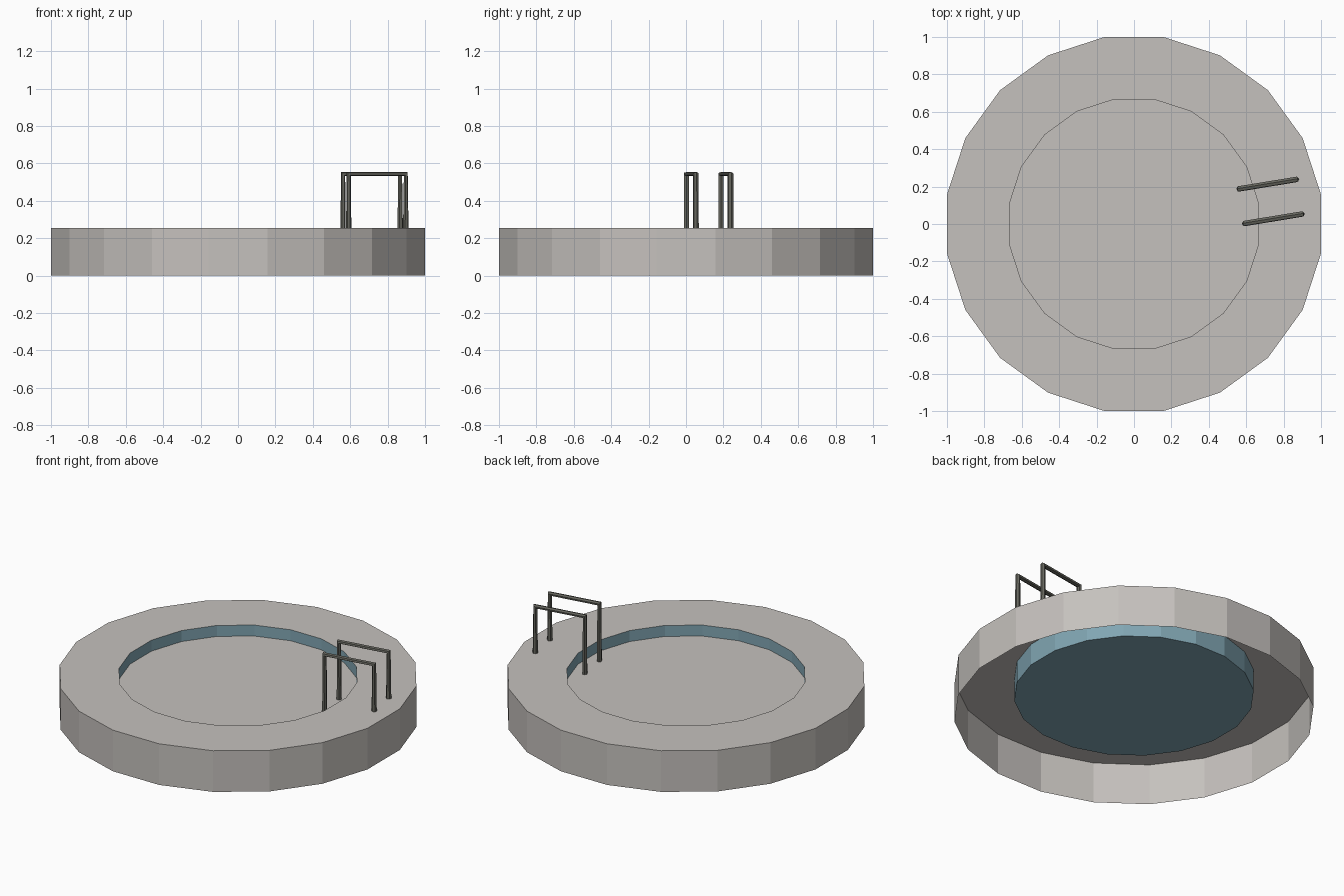
import bpy
import bmesh
import math

if "Cube" in bpy.data.objects:
    bpy.data.objects.remove(bpy.data.objects["Cube"])

SIDES = 20
RIM_Z = 0.255
OUTER_R, INNER_R = 1.012, 0.675


def material(name, rgb):
    mat = bpy.data.materials.new(name)
    mat.diffuse_color = (*rgb, 1.0)
    mat.use_nodes = True
    mat.node_tree.nodes["Principled BSDF"].inputs["Base Color"].default_value = mat.diffuse_color
    return mat


stone = material("warm grey stone", (0.56, 0.535, 0.51))
tile = material("pool blue", (0.22, 0.38, 0.45))
metal = material("dark metal", (0.13, 0.13, 0.11))


def lathe(name, profile, mat, cap=False, inward=False):
    """Sweep (radius, z) points around z as flat facets; cap closes the last loop."""
    bm = bmesh.new()
    loops = []
    for r, z in profile:
        angles = [math.tau * (i + 0.5) / SIDES for i in range(SIDES)]
        loops.append([bm.verts.new((r * math.cos(a), r * math.sin(a), z)) for a in angles])
    for low, high in zip(loops, loops[1:]):
        for i in range(SIDES):
            j = (i + 1) % SIDES
            face = bm.faces.new((low[i], low[j], high[j], high[i]))
    if cap:
        bm.faces.new(loops[-1])
    bm.normal_update()
    mesh = bpy.data.meshes.new(name)
    bm.to_mesh(mesh)
    bm.free()
    mesh.materials.append(mat)
    obj = bpy.data.objects.new(name, mesh)
    bpy.context.collection.objects.link(obj)
    return obj


# Open-bottomed outer wall and flat deck
lathe("pool_surround", [(OUTER_R, 0), (OUTER_R, RIM_Z), (INNER_R, RIM_Z)], stone)

# Blue basin hanging from the deck, with its floor
lathe("basin", [(INNER_R, RIM_Z), (INNER_R, 0.122)], tile, cap=True)

# Surface filling the basin
lathe("water_surface", [(INNER_R, 0.187)], stone, cap=True)


def handrail(name, x, y):
    """Hexagonal rod bent into a square arch from basin to deck."""
    dx, dy, top = 0.305, 0.050, 0.543
    path = [(x, y, 0.125), (x, y, top), (x + dx, y + dy, top), (x + dx, y + dy, 0.25)]
    curve = bpy.data.curves.new(name, "CURVE")
    curve.dimensions = "3D"
    curve.bevel_depth = 0.0155
    curve.bevel_resolution = 1
    curve.use_fill_caps = True
    spline = curve.splines.new("POLY")
    spline.points.add(len(path) - 1)
    for point, co in zip(spline.points, path):
        point.co = (*co, 1)
    spline.use_smooth = False
    curve.materials.append(metal)
    obj = bpy.data.objects.new(name, curve)
    bpy.context.collection.objects.link(obj)
    bpy.ops.object.select_all(action="DESELECT")
    obj.select_set(True)
    bpy.context.view_layer.objects.active = obj
    bpy.ops.object.convert(target="MESH")


# Pair of handrails at the pool edge
handrail("handrail_back", 0.562, 0.188)
handrail("handrail_front", 0.592, 0.003)
